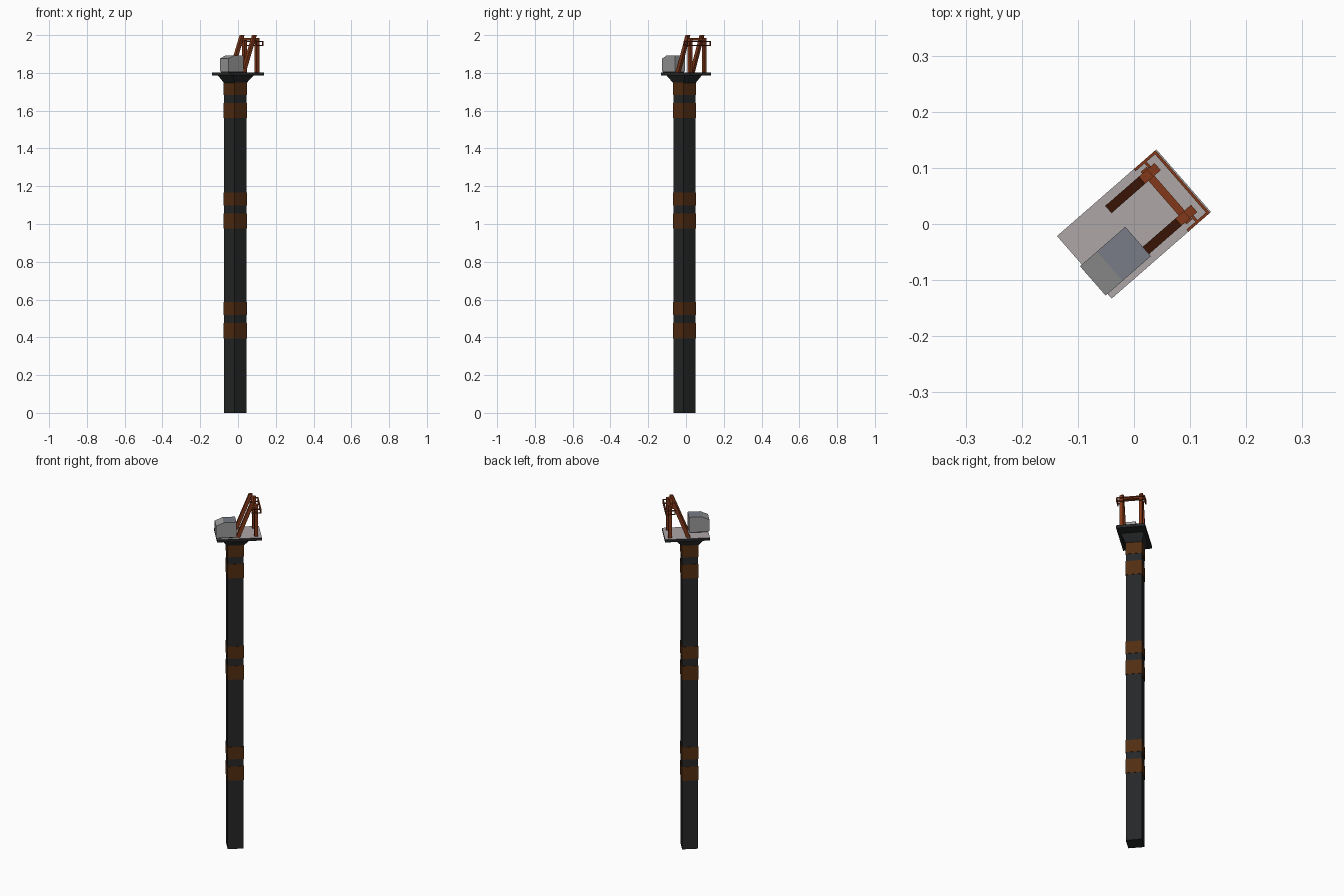
import bpy, math
from mathutils import Matrix, Vector

if "Cube" in bpy.data.objects:
    bpy.data.objects.remove(bpy.data.objects["Cube"])

ROT = Matrix.Rotation(math.radians(41.1), 4, 'Z')   # whole model is turned in plan


def mat(name, r, g, b):
    m = bpy.data.materials.new(name)
    m.diffuse_color = (r, g, b, 1)
    m.use_nodes = True
    m.node_tree.nodes["Principled BSDF"].inputs["Base Color"].default_value = m.diffuse_color
    return m


DARK = mat("dark_iron", 0.019, 0.020, 0.021)
RUST = mat("rust_red", 0.22, 0.040, 0.010)
BAND = mat("dark_rust", 0.085, 0.026, 0.006)
DECK = mat("pale_deck", 0.42, 0.39, 0.38)
GREY = mat("cabinet_grey", 0.32, 0.32, 0.32)
ROOF = mat("cabinet_roof", 0.19, 0.20, 0.24)


def mesh(name, verts, faces, *mats):
    me = bpy.data.meshes.new(name)
    me.from_pydata([ROT @ Vector(v) for v in verts], [], faces)
    for m in mats:
        me.materials.append(m)
    ob = bpy.data.objects.new(name, me)
    bpy.context.collection.objects.link(ob)
    return ob


QUADS = [(3, 2, 1, 0), (4, 5, 6, 7), (0, 1, 5, 4), (1, 2, 6, 5), (2, 3, 7, 6), (3, 0, 4, 7)]


def rect(u0, u1, v0, v1, z):
    return [(u0, v0, z), (u1, v0, z), (u1, v1, z), (u0, v1, z)]


def box(name, u0, u1, v0, v1, z0, z1, *mats):
    return mesh(name, rect(u0, u1, v0, v1, z0) + rect(u0, u1, v0, v1, z1), QUADS, *mats)


# column and its rusty bands
CU, CV, H = -0.0165, 0.003, 0.0415


def ring(h, z):
    return rect(CU - h, CU + h, CV - h, CV + h, z)


mesh("column", ring(H, 0) + ring(H, 1.76), QUADS, DARK)
for i, z in enumerate((0.395, 0.975, 1.56)):
    for j, (a, b) in enumerate(((0, 0.08), (0.122, 0.192))):
        mesh(f"band_{i}_{j}", ring(H + 0.0018, z + a) + ring(H + 0.0018, z + b), QUADS, BAND)

# flared collar under the deck
mesh("collar", ring(H, 1.745) + rect(-0.09, 0.06, -0.06, 0.06, 1.788), QUADS, DARK)

# deck: dark slab with pale top
deck = box("deck", -0.1175, 0.1175, -0.074, 0.074, 1.786, 1.802, DARK, DECK)
for p in deck.data.polygons:
    p.material_index = 1 if p.normal.z > 0.9 else 0

# cabinet with sloping end
prof = [(-0.122, 1.808), (-0.015, 1.808), (-0.015, 1.893), (-0.082, 1.893), (-0.122, 1.875)]
n = len(prof)
cab = mesh("cabinet", [(u, v, z) for v in (-0.063, 0.0065) for u, z in prof],
           [tuple(range(n)), tuple(reversed(range(n, 2 * n)))] +
           [(i, i + n, (i + 1) % n + n, (i + 1) % n) for i in range(n)], GREY, ROOF)
for p in cab.data.polygons:
    p.material_index = 1 if p.normal.z > 0.95 else 0
box("cabinet_base", -0.117, -0.02, -0.058, 0.002, 1.80, 1.808, DARK)

# twin posts and leaning braces
for side, s in (("left", 1), ("right", -1)):
    v0, v1 = sorted((s * 0.041, s * 0.058))
    box(f"post_{side}", 0.080, 0.099, v0, v1, 1.80, 1.985, RUST)
    mesh(f"brace_{side}", rect(-0.018, 0.004, v0, v1, 1.80) + rect(0.062, 0.082, v0, v1, 2.0), QUADS, RUST)

# cross bar
box("cross_bar", 0.070, 0.084, -0.062, 0.062, 1.972, 1.985, RUST)

# hoop rail, two thin rails joined by end uprights
T = 0.005
for name, z in (("lower", 1.942), ("upper", 1.963)):
    box(f"{name}_rail_end", 0.110, 0.115, -0.074, 0.074, z, z + T, RUST)
    for s in (-1, 1):
        v0, v1 = sorted((s * 0.069, s * 0.074))
        box(f"{name}_rail_side", 0.064, 0.112, v0, v1, z, z + T, RUST)
        w0, w1 = sorted((s * 0.045, s * 0.071))
        box(f"{name}_rail_bracket", 0.085, 0.090, w0, w1, z, z + T, RUST)
for s in (-1, 1):
    v0, v1 = sorted((s * 0.069, s * 0.074))
    for u in (0.064, 0.110):
        box("rail_upright", u, u + T, v0, v1, 1.943, 1.967, RUST)
